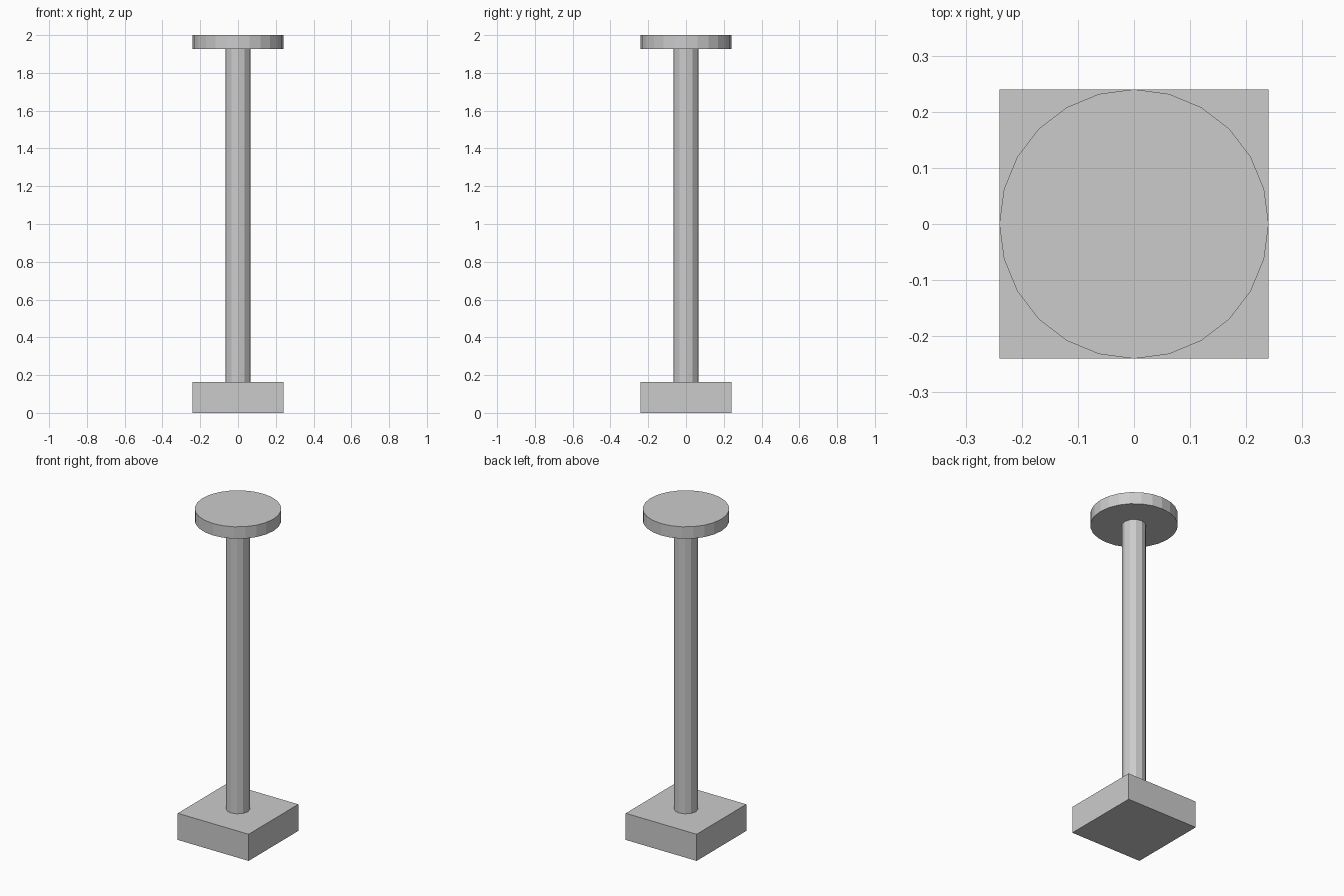
import bpy
from math import pi

cube = bpy.data.objects.get("Cube")
if cube:
    bpy.data.objects.remove(cube, do_unlink=True)

HALF_WIDTH = 0.24
BASE_TOP = 0.163
DISC_BOTTOM = 1.927
HEIGHT = 2.0

# One plain grey for the whole model
grey = bpy.data.materials.new("plain_grey")
grey.use_nodes = True
colour = (0.6, 0.6, 0.6, 1)
grey.diffuse_color = colour
grey.node_tree.nodes["Principled BSDF"].inputs["Base Color"].default_value = colour


def finish(name):
    part = bpy.context.object
    part.name = part.data.name = name
    part.data.materials.append(grey)
    return part


def cylinder(name, sides, radius, bottom, top):
    bpy.ops.mesh.primitive_cylinder_add(
        vertices=sides, radius=radius, depth=top - bottom,
        location=(0, 0, (bottom + top) / 2))
    return finish(name)


# Square base block
bpy.ops.mesh.primitive_cube_add(size=1, location=(0, 0, BASE_TOP / 2))
base = finish("base_block")
base.scale = (2 * HALF_WIDTH, 2 * HALF_WIDTH, BASE_TOP)
bpy.ops.object.transform_apply(location=False, rotation=False, scale=True)

# Faceted post and round top plate
cylinder("post", 12, 0.067, BASE_TOP, DISC_BOTTOM)
cylinder("top_disc", 24, HALF_WIDTH, DISC_BOTTOM, HEIGHT)
